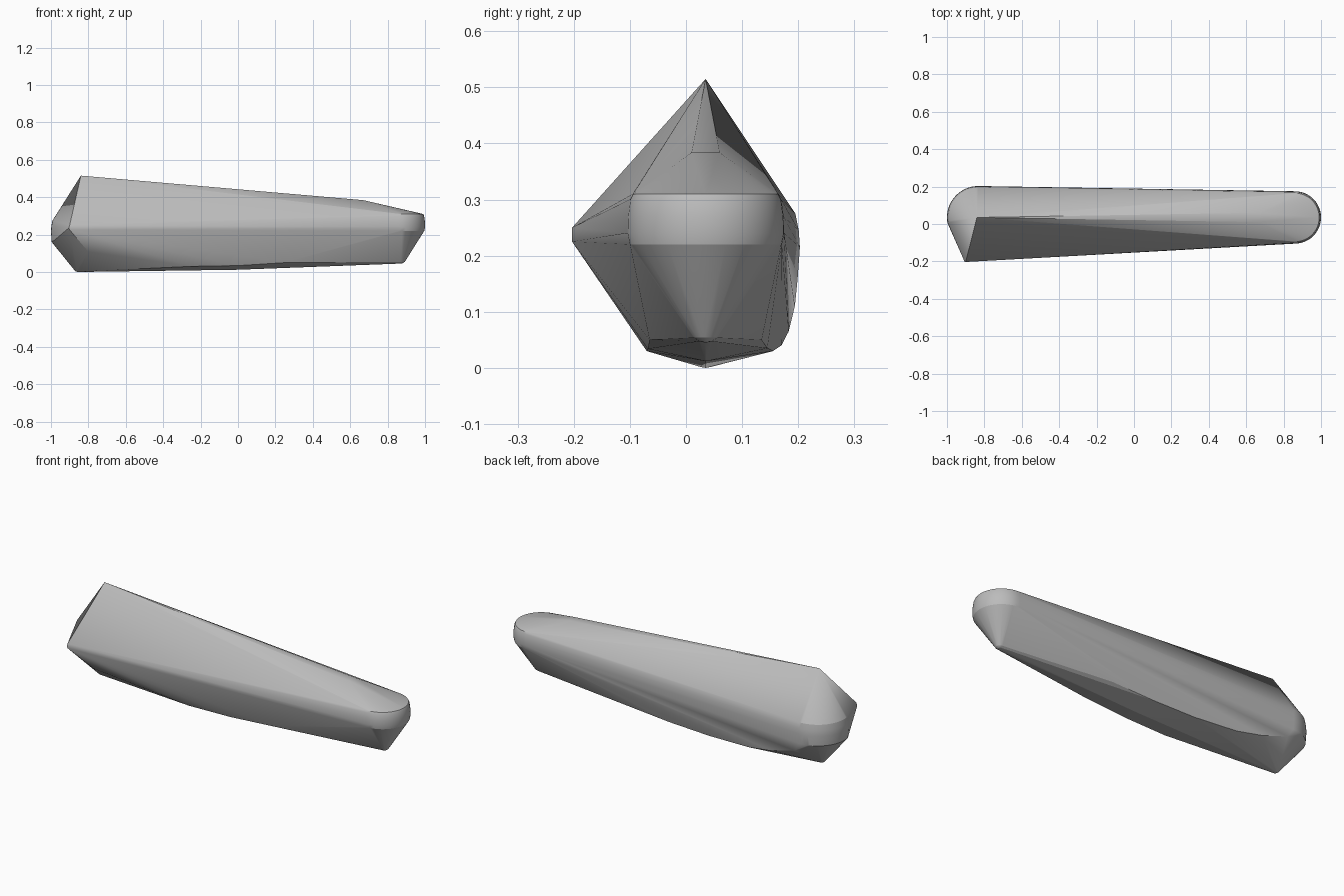
import bpy, bmesh
from math import cos, sin, pi, radians

cube = bpy.data.objects.get("Cube")
if cube:
    bpy.data.objects.remove(cube, do_unlink=True)

MID = 0.035  # centre line of the hull in y
points = []


def arc(x, z, radius, start, end, steps=24):
    """Horizontal arc around the centre line."""
    for i in range(steps + 1):
        a = radians(start + (end - start) * i / steps)
        points.append((x + radius * cos(a), MID + radius * sin(a), z))


def ball(x, z, radius, squash=1.0):
    """Small rounded tip made of stacked rings."""
    for i in range(9):
        a = -pi / 2 + pi * i / 8
        arc(x, z + radius * squash * sin(a), radius * cos(a), 0, 360, 16)


# Ridge: sharp peak at the tall end, softened crest at the low end
points.append((-0.84, MID, 0.515))
arc(0.67, 0.384, 0.025, 90, 270, 12)

# Rounded nose
for z, r in ((0.31, 0.13), (0.30, 0.135), (0.27, 0.139), (0.24, 0.14), (0.22, 0.136)):
    arc(0.86, z, r, -90, 90)
ball(0.87, 0.075, 0.03)

# Rounded tail and its pointed front corner
for z, r in ((0.275, 0.16), (0.245, 0.166), (0.215, 0.168), (0.16, 0.164)):
    arc(-0.832, z, r, 90, 190)
for x, z in ((-0.9, 0.25), (-0.905, 0.235), (-0.9, 0.225)):
    points.append((x, -0.203, z))
ball(-0.855, 0.025, 0.025)

# Curved belly edges and keel
points += [(-0.8, -0.12, 0.108), (-0.25, -0.07, 0.03), (0.0, -0.068, 0.034),
           (0.25, -0.065, 0.05), (-0.8, 0.194, 0.11), (-0.65, 0.183, 0.065),
           (-0.5, 0.17, 0.04), (-0.25, 0.155, 0.03), (0.0, 0.145, 0.035),
           (0.25, 0.135, 0.05), (0.0, MID, 0.012)]

# Skin the guide points
bm = bmesh.new()
for p in points:
    bm.verts.new(p)
bmesh.ops.remove_doubles(bm, verts=bm.verts, dist=0.0005)
result = bmesh.ops.convex_hull(bm, input=bm.verts)
unused = {v for v in result["geom_interior"] + result["geom_unused"]
          if isinstance(v, bmesh.types.BMVert)}
bmesh.ops.delete(bm, geom=list(unused), context="VERTS")
bmesh.ops.dissolve_limit(bm, angle_limit=radians(0.5), verts=bm.verts, edges=bm.edges)
bmesh.ops.recalc_face_normals(bm, faces=bm.faces)
mesh = bpy.data.meshes.new("hull_body")
bm.to_mesh(mesh)
bm.free()

body = bpy.data.objects.new("hull_body", mesh)
bpy.context.collection.objects.link(body)

grey = bpy.data.materials.new("plain_grey")
grey.use_nodes = True
colour = (0.5, 0.5, 0.5, 1)
grey.diffuse_color = colour
grey.node_tree.nodes["Principled BSDF"].inputs["Base Color"].default_value = colour
mesh.materials.append(grey)

# Smooth rounded ends, crisp edges
bpy.ops.object.select_all(action="DESELECT")
body.select_set(True)
bpy.context.view_layer.objects.active = body
bpy.ops.object.shade_smooth_by_angle(angle=radians(20))
